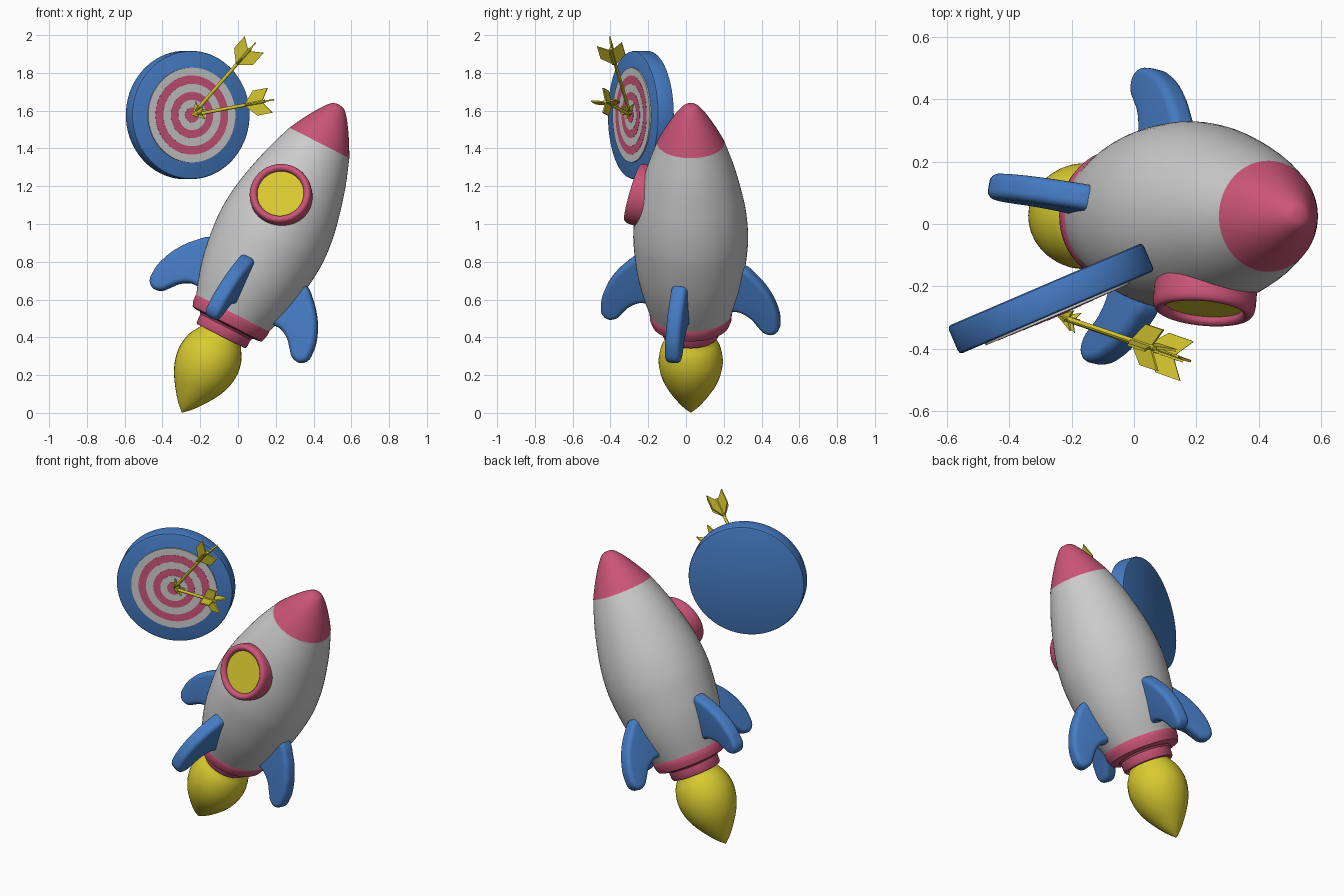
import bpy, bmesh
from math import sin, cos, pi, radians
from mathutils import Matrix, Vector

if "Cube" in bpy.data.objects:
    bpy.data.objects.remove(bpy.data.objects["Cube"])


def material(name, rgb):
    m = bpy.data.materials.new(name)
    m.diffuse_color = (*rgb, 1)
    m.use_nodes = True
    m.node_tree.nodes["Principled BSDF"].inputs["Base Color"].default_value = m.diffuse_color
    return m


BLUE = material("blue", (0.06, 0.2, 0.55))
PINK = material("pink", (0.6, 0.09, 0.19))
YELLOW = material("yellow", (0.7, 0.6, 0.03))


def finish(name, bm, matrix, mat, angle=35):
    bmesh.ops.remove_doubles(bm, verts=bm.verts, dist=1e-5)
    bmesh.ops.recalc_face_normals(bm, faces=bm.faces)
    me = bpy.data.meshes.new(name)
    bm.to_mesh(me)
    bm.free()
    me.shade_smooth()
    me.set_sharp_from_angle(angle=radians(angle))
    if mat:
        me.materials.append(mat)
    ob = bpy.data.objects.new(name, me)
    bpy.context.collection.objects.link(ob)
    ob.matrix_world = matrix
    return ob


def smooth(p, n=4):
    """Catmull-Rom interpolation of a (radius, height) profile."""
    p = [Vector(q) for q in p]
    out = []
    for i in range(len(p) - 1):
        a, b, c, d = p[max(i - 1, 0)], p[i], p[i + 1], p[min(i + 2, len(p) - 1)]
        for k in range(n):
            t = k / n
            out.append(0.5 * (2 * b + (c - a) * t + (2 * a - 5 * b + 4 * c - d) * t**2
                              + (3 * b - a - 3 * c + d) * t**3))
    return out + [p[-1]]


def lathe(name, profile, matrix, mat=None, seg=64):
    bm = bmesh.new()
    rings = [[bm.verts.new((r * cos(2 * pi * i / seg), r * sin(2 * pi * i / seg), z))
              for i in range(seg)] for r, z in profile]
    for a, b in zip(rings, rings[1:]):
        for i in range(seg):
            j = (i + 1) % seg
            bm.faces.new((a[i], a[j], b[j], b[i]))
    return finish(name, bm, matrix, mat)


# Rocket frame: leaning to the right, twisted about its own axis
ROCKET = (Matrix.Translation((-0.03, 0.025, 0.525)) @ Matrix.Rotation(radians(27), 4, 'Y')
          @ Matrix.Rotation(radians(-12), 4, 'Z'))

# Hull, nose, collar and flame
lathe("hull", smooth([(.215, 0), (.255, .12), (.285, .25), (.302, .4), (.303, .5), (.29, .62),
                      (.262, .75), (.226, .88), (.178, 1.015)]), ROCKET)
lathe("nose_cone", smooth([(.178, 1.015), (.138, 1.09), (.092, 1.165), (.055, 1.215),
                           (.03, 1.237), (0, 1.243)]), ROCKET, PINK)
lathe("tail_collar", [(0, .01), (.214, .01), (.218, 0), (.216, -.03), (.205, -.06), (.19, -.066),
                      (.158, -.068), (.15, -.078), (.148, -.125), (.142, -.133), (0, -.133)],
      ROCKET, PINK)
lathe("flame", smooth([(0, -.1), (.1, -.11), (.128, -.15), (.156, -.2), (.17, -.27), (.163, -.34),
                       (.138, -.41), (.095, -.48), (.045, -.545), (0, -.588)], 3), ROCKET, YELLOW, 32)

# Porthole
WINDOW = ROCKET @ Matrix.Translation((0, -.272, .677)) @ Matrix.Rotation(radians(90 - 12), 4, 'X')
lathe("window_frame", smooth([(.163, -.09), (.165, -.02), (.164, .02), (.157, .04), (.144, .047),
                              (.131, .042), (.124, .028), (.123, -.02)]), WINDOW, PINK)
lathe("window_glass", [(0, .022), (.126, .022), (.126, -.03), (0, -.03)], WINDOW, YELLOW)

# Fins: rounded plates made from a bevelled closed curve (x = outwards, y = along the rocket)
FIN = [(.2, .27), (.275, .285), (.335, .24), (.395, .17), (.437, .09), (.455, .01), (.445, -.04),
       (.415, -.04), (.39, -.015), (.345, .035), (.28, .07), (.2, .085)]


def fin_mesh():
    cu = bpy.data.curves.new("fin_outline", 'CURVE')
    cu.dimensions, cu.fill_mode = '2D', 'BOTH'
    cu.extrude, cu.bevel_depth, cu.bevel_resolution, cu.resolution_u = .015, .027, 4, 5
    sp = cu.splines.new('BEZIER')
    sp.bezier_points.add(len(FIN) - 1)
    for bp, (x, y) in zip(sp.bezier_points, FIN):
        bp.co = (x, y, 0)
        bp.handle_left_type = bp.handle_right_type = 'AUTO'
    sp.use_cyclic_u = True
    ob = bpy.data.objects.new("fin_outline", cu)
    bpy.context.collection.objects.link(ob)
    dg = bpy.context.evaluated_depsgraph_get()
    me = bpy.data.meshes.new_from_object(ob.evaluated_get(dg))
    bpy.data.objects.remove(ob)
    bm = bmesh.new()
    bm.from_mesh(me)
    return bm


for k, side in enumerate(("right", "back", "left", "front")):
    finish(side + "_fin", fin_mesh(), ROCKET @ Matrix.Rotation(k * pi / 2, 4, 'Z')
           @ Matrix.Rotation(pi / 2, 4, 'X'), BLUE, 40)

# Target board with concentric rings
NORMAL = Vector((.394, -.919, 0))
CENTRE = Vector((-.247, -.284, 1.577))
TARGET = Matrix.Translation(CENTRE) @ NORMAL.to_track_quat('Z', 'Y').to_matrix().to_4x4()
lathe("target_board", [(0, -.098), (.328, -.098), (.337, -.094), (.34, -.085), (.34, -.013),
                       (.337, -.004), (.328, 0), (0, 0)], TARGET, BLUE, 72)
radii = [.251, .209, .165, .122, .08, .04, 0]
for i in range(6):
    h, r0, r1 = .007 + .001 * i, radii[i], radii[i + 1]
    lathe(f"target_ring_{i + 1}", [(r1, h), (r0, h), (r0, -.005), (r1, -.005), (r1, h)],
          TARGET, PINK if i % 2 else None)


# Arrows: shaft, four-bladed head and four swept feathers
def blades(bm, outline, thick):
    for k in range(4):
        rot = Matrix.Rotation(k * pi / 2, 3, 'Z')
        lo, hi = [[bm.verts.new(rot @ Vector((r, y, z))) for r, z in outline]
                  for y in (-thick, thick)]
        n = len(outline)
        bm.faces.new(lo[::-1])
        bm.faces.new(hi)
        for i in range(n):
            j = (i + 1) % n
            bm.faces.new((lo[i], lo[j], hi[j], hi[i]))


def arrow(name, tail):
    tip = CENTRE + NORMAL * .012
    d = Vector(tail) - tip
    L = d.length
    d.normalize()
    x = d.cross(Vector((0, 1, 0))).normalized()
    y = d.cross(x)
    m = Matrix((x, y, d)).transposed().to_4x4()
    m.translation = tip
    bm = bmesh.new()
    bmesh.ops.create_cone(bm, cap_ends=True, segments=12, radius1=.009, radius2=.009,
                          depth=L - .06, matrix=Matrix.Translation((0, 0, L / 2)))
    blades(bm, [(0, 0), (.034, .068), (.003, .052)], .004)
    blades(bm, [(.003, L - .145), (.067, L - .085), (.067, L), (.003, L - .045)], .004)
    finish(name, bm, m, YELLOW, 30)


arrow("upper_arrow", (.085, -.405, 1.95))
arrow("lower_arrow", (.17, -.44, 1.655))
